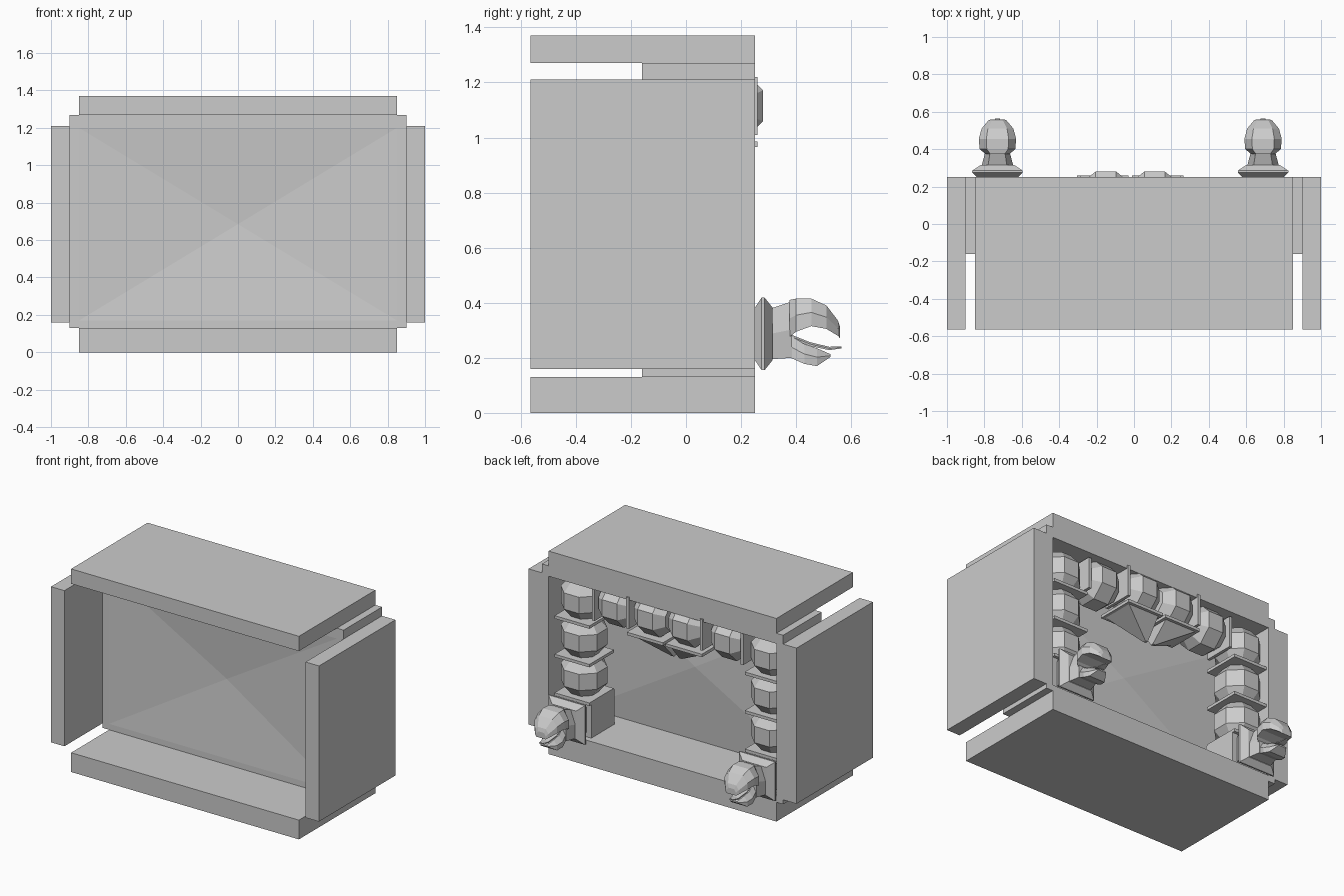
import bpy, bmesh, math

if "Cube" in bpy.data.objects:
    bpy.data.objects.remove(bpy.data.objects["Cube"])

CX = -0.02  # the folded arms sit slightly off centre


def mesh_object(name, verts, faces):
    me = bpy.data.meshes.new(name)
    bm = bmesh.new()
    vs = [bm.verts.new(v) for v in verts]
    for f in faces:
        bm.faces.new([vs[i] for i in f])
    bmesh.ops.recalc_face_normals(bm, faces=bm.faces)
    bm.to_mesh(me)
    bm.free()
    ob = bpy.data.objects.new(name, me)
    bpy.context.collection.objects.link(ob)
    return ob


def loft(name, rings):
    """Skin equal-length closed rings and cap both ends."""
    n = len(rings[0])
    faces = [[r * n + i, r * n + (i + 1) % n, (r + 1) * n + (i + 1) % n, (r + 1) * n + i]
             for r in range(len(rings) - 1) for i in range(n)]
    faces += [list(range(n)), list(range((len(rings) - 1) * n, len(rings) * n))]
    return mesh_object(name, [v for r in rings for v in r], faces)


def box(name, x0, x1, y0, y1, z0, z1):
    def rect(z):
        return [(x0, y0, z), (x1, y0, z), (x1, y1, z), (x0, y1, z)]
    return loft(name, [rect(z0), rect(z1)])


def bead(name, c, axis):
    """Eight-sided arm segment with tapered ends."""
    rings = []
    for t, a in ((-.118, .085), (-.055, .135), (.055, .135), (.118, .085)):
        r = a / math.cos(math.pi / 8)
        ring = []
        for k in range(8):
            ang = math.pi / 8 + k * math.pi / 4
            p, q = r * math.cos(ang), r * math.sin(ang)
            ring.append((c[0] + t, c[1] + p, c[2] + q) if axis == 'x'
                        else (c[0] + p, c[1] + q, c[2] + t))
        rings.append(ring)
    loft(name, rings)


def finger(name, cx, sections):
    """Loft along y; each section is y, top z, bottom z, half width."""
    loft(name, [[(cx - w, y, b), (cx + w, y, b), (cx + w, y, (t + b) / 2),
                 (cx + w * .6, y, t), (cx - w * .6, y, t), (cx - w, y, (t + b) / 2)]
                for y, t, b, w in sections])


# Outer slabs
box("top_slab", -.85, .85, -.565, .25, 1.27, 1.37)
box("bottom_slab", -.85, .85, -.565, .25, 0, .13)
for s, side in ((-1, "left"), (1, "right")):
    xs = sorted((s * .9, s * 1.0))
    box(side + "_slab", *xs, -.565, .25, .16, 1.21)
    xs = sorted((s * .85, s * .9))
    box(side + "_frame", *xs, -.16, .25, .13, 1.27)
box("top_frame", -.85, .85, -.16, .25, 1.20, 1.27)
box("bottom_frame", -.85, .85, -.16, .25, .13, .17)

# Divider panel, a shallow pyramid
pv = []
for y, apex in ((-.16, -.12), (-.135, -.095)):
    pv += [(-.85, y, .17), (.85, y, .17), (.85, y, 1.20), (-.85, y, 1.20), (0, apex, .685)]
pf = [[o + i, o + (i + 1) % 4, o + 4] for o in (0, 5) for i in range(4)]
pf += [[i, (i + 1) % 4, 5 + (i + 1) % 4, 5 + i] for i in range(4)]
mesh_object("divider_panel", pv, pf)

# Folded arms with gripping hands
for s, side in ((-1, "left"), (1, "right")):
    def X(d):
        return CX + s * d

    # shoulder mount: plate with a pyramid below
    a, b = sorted((X(.01), X(.28)))
    box(side + "_mount_plate", a, b, 0, .26, .965, .985)
    tip = X(.03)
    loft(side + "_mount_cone", [
        [(a + .02, .02, .965), (b - .02, .02, .965), (b - .02, .24, .965), (a + .02, .24, .965)],
        [(tip - .01, .11, .84), (tip + .01, .11, .84), (tip + .01, .13, .84), (tip - .01, .13, .84)]])

    # upper run across the top
    bead(side + "_upper_bead_1", (X(.13), .145, 1.115), 'x')
    bead(side + "_upper_bead_2", (X(.42), .11, 1.09), 'x')
    for i, (d, yc, zc) in enumerate(((.275, .155, 1.115), (.555, .12, 1.08))):
        box(f"{side}_upper_plate_{i}", X(d) - .01, X(d) + .01,
            yc - .105, yc + .105, zc - .105, min(zc + .105, 1.22))

    # lower run down the side
    for i, z in enumerate((1.055, .795, .535)):
        bead(f"{side}_lower_bead_{i}", (X(.71), .1, z), 'z')
        box(f"{side}_lower_plate_{i}", X(.71) - .13, X(.71) + .13, -.03, .23, z - .14, z - .12)

    # wrist block and flared cuff
    cx = X(.71)
    box(side + "_wrist", cx - .13, cx + .13, -.04, .21, .16, .405)
    loft(side + "_cuff", [[(cx - w, y, .287 - h), (cx + w, y, .287 - h),
                           (cx + w, y, .287 + h), (cx - w, y, .287 + h)]
                          for y, w, h in ((.2, .09, .08), (.25, .11, .095), (.275, .135, .132),
                                          (.285, .135, .132), (.315, .09, .095))])

    # hand
    finger(side + "_palm", cx, [(.31, .38, .195, .085), (.385, .405, .2, .065)])
    finger(side + "_upper_finger", cx, [
        (.375, .41, .275, .065), (.40, .415, .295, .095), (.455, .415, .315, .1),
        (.51, .39, .305, .085), (.552, .335, .28, .05), (.56, .31, .27, .035)])
    finger(side + "_middle_finger", cx, [
        (.38, .285, .27, .035), (.45, .257, .243, .035), (.52, .24, .228, .025), (.565, .242, .234, .012)])
    finger(side + "_lower_finger", cx, [
        (.38, .28, .2, .06), (.43, .25, .178, .07), (.475, .235, .17, .06), (.525, .213, .203, .03)])
